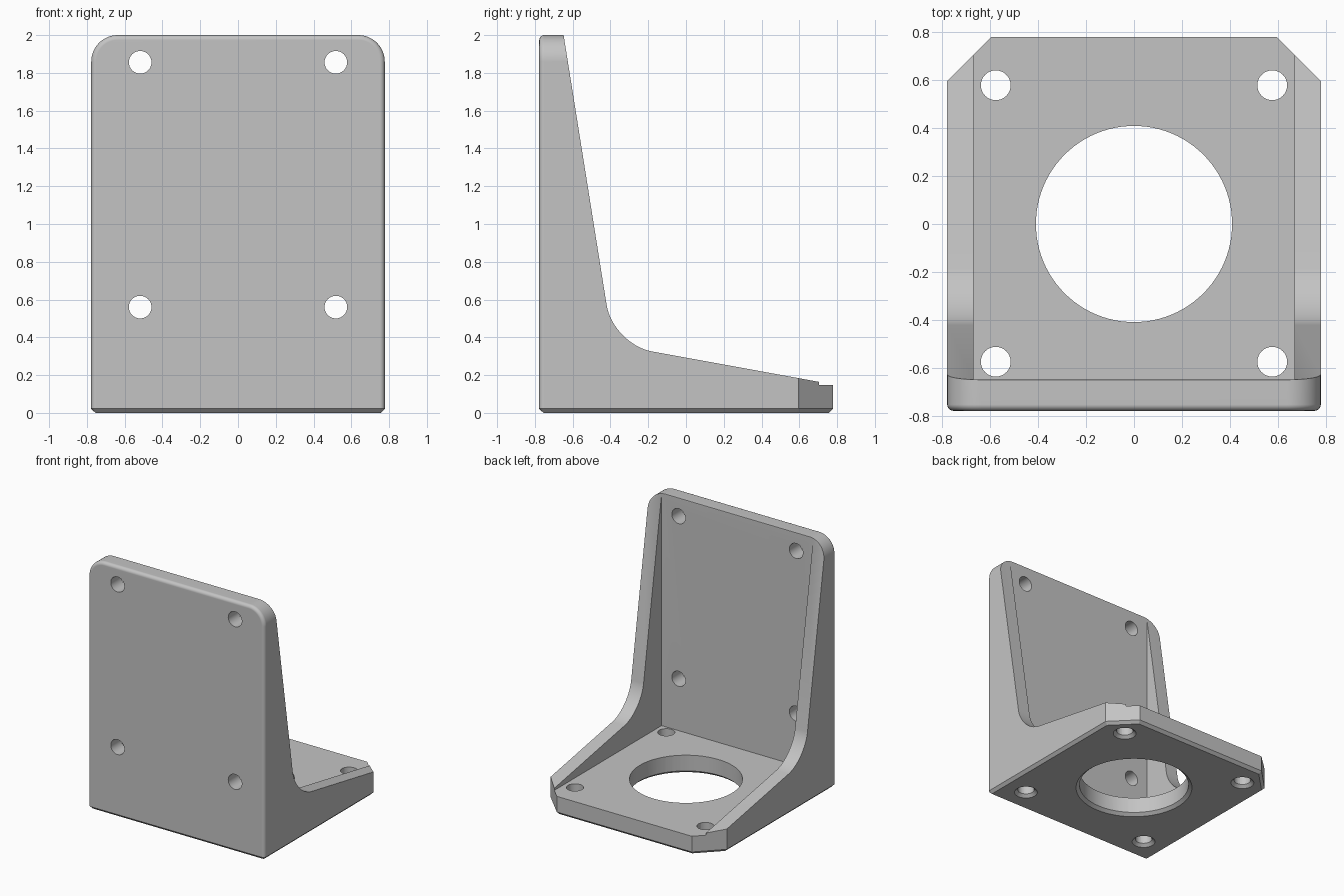
import bpy
import bmesh
from math import radians
from mathutils import Matrix

if "Cube" in bpy.data.objects:
    bpy.data.objects.remove(bpy.data.objects["Cube"], do_unlink=True)

HALF = 0.777      # half of width and depth
HEIGHT = 2.0
FLOOR = 0.147     # base plate thickness
EDGE = 0.022      # bottom chamfer

grey = bpy.data.materials.new("plain grey")
grey.use_nodes = True
colour = (0.55, 0.55, 0.55, 1)
grey.diffuse_color = colour
grey.node_tree.nodes["Principled BSDF"].inputs["Base Color"].default_value = colour


def make_object(name, bm):
    mesh = bpy.data.meshes.new(name)
    bmesh.ops.recalc_face_normals(bm, faces=bm.faces)
    bm.to_mesh(mesh)
    bm.free()
    mesh.materials.append(grey)
    obj = bpy.data.objects.new(name, mesh)
    bpy.context.collection.objects.link(obj)
    return obj


def bevel(bm, test, offset, segments=1):
    """Bevel every edge whose two ends both pass the test."""
    edges = [e for e in bm.edges if test(e.verts[0].co, e.verts[1].co)]
    bmesh.ops.bevel(bm, geom=edges, offset=offset, segments=segments,
                    profile=0.5, affect='EDGES', offset_type='OFFSET')


def near(a, b):
    return abs(a - b) < 1e-4


def cut(target, bm):
    cutter = make_object("cutter", bm)
    cutter.hide_render = True
    mod = target.modifiers.new("cut", 'BOOLEAN')
    mod.operation = 'DIFFERENCE'
    mod.solver = 'EXACT'
    mod.object = cutter
    bpy.context.view_layer.objects.active = target
    bpy.ops.object.modifier_apply(modifier=mod.name)
    bpy.data.objects.remove(cutter, do_unlink=True)


def round_cutter(r1, r2, depth, centre, sides, rot_x=0):
    bm = bmesh.new()
    bmesh.ops.create_cone(bm, cap_ends=True, segments=sides, radius1=r1, radius2=r2, depth=depth,
                          matrix=Matrix.Translation(centre) @ Matrix.Rotation(rot_x, 4, 'X'))
    return bm


# Side outline of plate, gussets and base, extruded across the width
outline = [(-HALF, 0), (-HALF, HEIGHT), (-0.648, HEIGHT),
           (-0.387, 0.363), (HALF, 0.151), (HALF, 0)]
bm = bmesh.new()
face = bm.faces.new([bm.verts.new((-HALF, y, z)) for y, z in outline])
extruded = bmesh.ops.extrude_face_region(bm, geom=[face])["geom"]
bmesh.ops.translate(bm, vec=(2 * HALF, 0, 0),
                    verts=[v for v in extruded if isinstance(v, bmesh.types.BMVert)])
bmesh.ops.recalc_face_normals(bm, faces=bm.faces)

# Gusset fillet, rounded top corners, clipped rear corners
bevel(bm, lambda a, b: near(a.y, -0.387) and near(b.y, -0.387), 0.21, 16)
bevel(bm, lambda a, b: near(a.z, HEIGHT) and near(b.z, HEIGHT) and near(a.x, b.x), 0.14, 12)
bevel(bm, lambda a, b: near(a.y, HALF) and near(b.y, HALF) and near(a.x, b.x), 0.182)
# Soft front rim, then the chamfer round the underside
bevel(bm, lambda a, b: near(a.y, -HALF) and near(b.y, -HALF) and max(a.z, b.z) > 0.1, 0.026, 5)
bevel(bm, lambda a, b: near(a.z, 0) and near(b.z, 0), EDGE)
bracket = make_object("mounting_bracket", bm)

# Open pocket between the gussets
bm = bmesh.new()
bmesh.ops.create_cube(bm, size=1, matrix=Matrix.Translation((0, -0.647 + 1, FLOOR + 1.5))
                      @ Matrix.Diagonal((1.336, 2, 3, 1)))
cut(bracket, bm)

# Base holes, flared on the underside: centre bore and four screw holes
base_holes = [(0, 0, 0.408, 0.026, 96)]
base_holes += [(x, y, 0.062, 0.024, 32) for x in (-0.575, 0.575) for y in (-0.573, 0.577)]
for x, y, radius, flare, sides in base_holes:
    cut(bracket, round_cutter(radius, radius, 0.5, (x, y, 0), sides))
    cut(bracket, round_cutter(radius + 2 * flare, radius - flare / 2, 2.5 * EDGE,
                              (x, y, EDGE / 4), sides))

# Four screw holes through the upright plate
for x in (-0.518, 0.518):
    for z in (0.56, 1.856):
        cut(bracket, round_cutter(0.06, 0.06, 0.4, (x, -0.72, z), 32, radians(90)))

# Smooth curves, crisp edges
bpy.ops.object.select_all(action='DESELECT')
bracket.select_set(True)
bpy.context.view_layer.objects.active = bracket
bpy.ops.object.shade_smooth_by_angle(angle=radians(30))
weighted = bracket.modifiers.new("even shading", 'WEIGHTED_NORMAL')
weighted.keep_sharp = True
